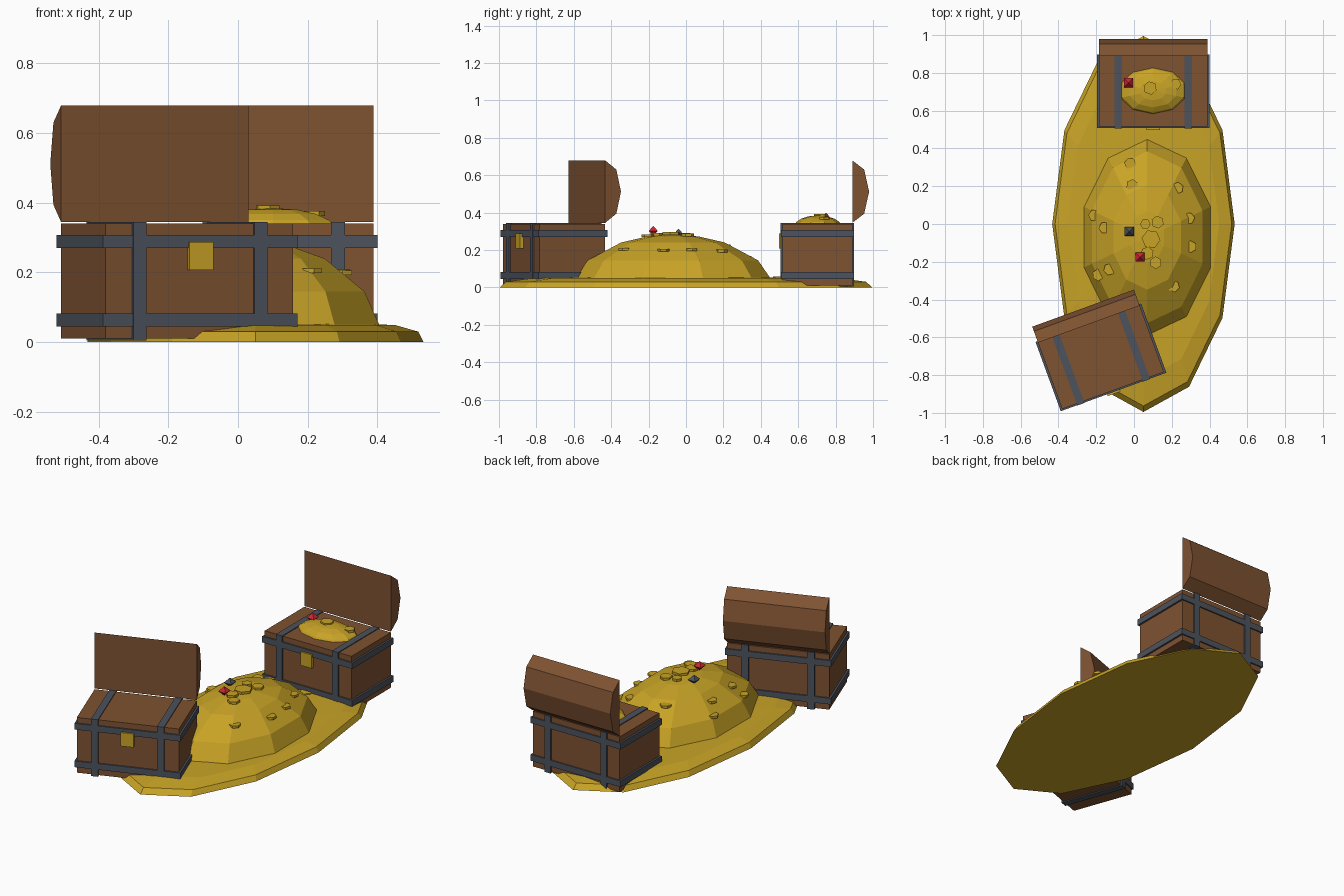
import bpy, bmesh, math
from mathutils import Matrix, Vector

if "Cube" in bpy.data.objects:
    bpy.data.objects.remove(bpy.data.objects["Cube"])


def mat(name, rgb):
    m = bpy.data.materials.new(name)
    lin = [((c / 255 + 0.055) / 1.055) ** 2.4 for c in rgb]
    m.diffuse_color = (*lin, 1)
    m.use_nodes = True
    m.node_tree.nodes["Principled BSDF"].inputs["Base Color"].default_value = m.diffuse_color
    return m


WOOD = mat("brown wood", (126, 82, 49))
IRON = mat("dark iron", (76, 82, 93))
GOLD = mat("gold", (200, 163, 38))
RED = mat("red gem", (205, 38, 50))


def finish(bm, name, material, matrix=Matrix()):
    bmesh.ops.recalc_face_normals(bm, faces=bm.faces)
    me = bpy.data.meshes.new(name)
    bm.to_mesh(me)
    bm.free()
    me.materials.append(material)
    ob = bpy.data.objects.new(name, me)
    ob.matrix_world = matrix
    bpy.context.collection.objects.link(ob)
    return ob


def box(name, material, x, y, z, matrix):
    """Box from (min, max) ranges."""
    bm = bmesh.new()
    size = [b - a for a, b in (x, y, z)]
    mid = [(a + b) / 2 for a, b in (x, y, z)]
    bmesh.ops.create_cube(bm, size=1, matrix=Matrix.Translation(mid) @ Matrix.Diagonal((*size, 1)))
    return finish(bm, name, material, matrix)


def dome(name, centre, rx, ry, sides, profile, matrix=Matrix()):
    """Faceted heap: rings of (radius factor, height), closed by a tip."""
    bm = bmesh.new()
    rings = []
    for r, z in profile[:-1]:
        ring = []
        for i in range(sides):
            a = math.pi / 2 + math.tau * i / sides
            ring.append(bm.verts.new((centre[0] + rx * r * math.cos(a), centre[1] + ry * r * math.sin(a), z)))
        rings.append(ring)
    tip = bm.verts.new((*centre, profile[-1][1]))
    bm.faces.new(rings[0])
    for i in range(sides):
        j = (i + 1) % sides
        for lo, hi in zip(rings, rings[1:]):
            bm.faces.new((lo[i], lo[j], hi[j], hi[i]))
        bm.faces.new((rings[-1][i], rings[-1][j], tip))
    return finish(bm, name, GOLD, matrix)


def coin(x, y, z, r):
    bm = bmesh.new()
    bmesh.ops.create_cone(bm, cap_ends=True, segments=6, radius1=r, radius2=r, depth=0.014,
                          matrix=Matrix.Translation((x, y, z)) @ Matrix.Rotation(x * 9 + y * 5, 4, 'Z'))
    finish(bm, "coin", GOLD)


def gem(name, material, x, y, z, r=0.034, h=0.027):
    bm = bmesh.new()
    ring = [bm.verts.new((x + r * math.cos(a), y + r * math.sin(a), z))
            for a in [math.pi / 4 + i * math.pi / 2 for i in range(4)]]
    for s in (1, -1):
        tip = bm.verts.new((x, y, z + s * h))
        for i in range(4):
            bm.faces.new((ring[i], ring[(i + 1) % 4], tip))
    finish(bm, name, material)


def chest(name, x, y, angle):
    m = Matrix.Translation((x, y, 0)) @ Matrix.Rotation(math.radians(angle), 4, 'Z')
    w, d = 0.2865, 0.187
    box(name + "_body", WOOD, (-w, w), (-d, d), (0.01, 0.34), m)
    # iron bands around and straps over the body
    for z in (0.045, 0.27):
        box(name + "_band", IRON, (-w - 0.011, w + 0.011), (-d - 0.008, d + 0.008), (z, z + 0.037), m)
    for sx in (-0.185, 0.185):
        box(name + "_strap", IRON, (sx - 0.02, sx + 0.02), (-d - 0.01, d + 0.01), (0.004, 0.345), m)
    box(name + "_latch", GOLD, (-0.036, 0.036), (-d - 0.018, -d), (0.207, 0.288), m)
    # open lid: half-octagon profile standing on the back edge
    bm = bmesh.new()
    pts = []
    for i in range(5):
        a = -math.pi / 2 + i * math.pi / 4
        pts.append(bm.verts.new((-w, d + 0.09 * math.cos(a), 0.512 + 0.167 * math.sin(a))))
    face = bm.faces.new(pts)
    out = bmesh.ops.extrude_face_region(bm, geom=[face])
    bmesh.ops.translate(bm, vec=Vector((2 * w, 0, 0)),
                        verts=[v for v in out["geom"] if isinstance(v, bmesh.types.BMVert)])
    finish(bm, name + "_lid", WOOD, m)


# gold carpet and main heap
dome("gold_base", (0.05, 0.0), 0.483, 0.995, 12,
     [(1, 0), (0.968, 0.03), (0.83, 0.049), (0.5, 0.054), (0, 0.056)])
HEAP = [(1, 0), (0.82, 0.145), (0.5, 0.24), (0.25, 0.272), (0, 0.285)]
HC, HRX, HRY = (0.07, -0.07), 0.376, 0.555
dome("gold_heap", HC, HRX, HRY, 10, HEAP)

# chests
chest("back_chest", 0.1025, 0.702, 0)
chest("front_chest", -0.175, -0.706, 20)

# gold inside the back chest
dome("chest_gold", (0.1, 0.705), 0.185, 0.125, 10,
     [(1, 0.335), (0.92, 0.35), (0.7, 0.368), (0.4, 0.38), (0, 0.385)])
coin(0.085, 0.72, 0.385, 0.036)
coin(0.22, 0.74, 0.369, 0.03)
gem("red_gem", RED, -0.03, 0.748, 0.373)


def heap_z(x, y):
    r = math.hypot((x - HC[0]) / HRX, (y - HC[1]) / HRY)
    for (r0, z0), (r1, z1) in zip(HEAP, HEAP[1:]):
        if r1 <= r <= r0:
            return z1 + (z0 - z1) * (r - r1) / (r0 - r1)
    return 0.05


# loose coins: flat on the top, half buried on the slopes
for x, y, r in [(0.06, 0.0, 0.028), (0.125, 0.01, 0.034), (0.09, -0.08, 0.05), (0.07, -0.155, 0.035),
                (0.115, -0.205, 0.033)]:
    coin(x, y, heap_z(x, y) + 0.006, r)
for x, y in [(-0.02, 0.32), (-0.01, 0.205), (0.23, 0.19), (-0.21, 0.045), (0.29, 0.03), (-0.155, -0.02),
             (-0.13, -0.24), (-0.19, -0.27), (0.3, -0.12), (0.21, -0.33)]:
    coin(x, y, heap_z(x, y) - 0.006, 0.032)
coin(0.1, 0.5, 0.052, 0.035)

# gems on the heap
gem("red_gem", RED, 0.032, -0.175, 0.302)
gem("dark_gem", IRON, -0.025, -0.04, 0.287)
